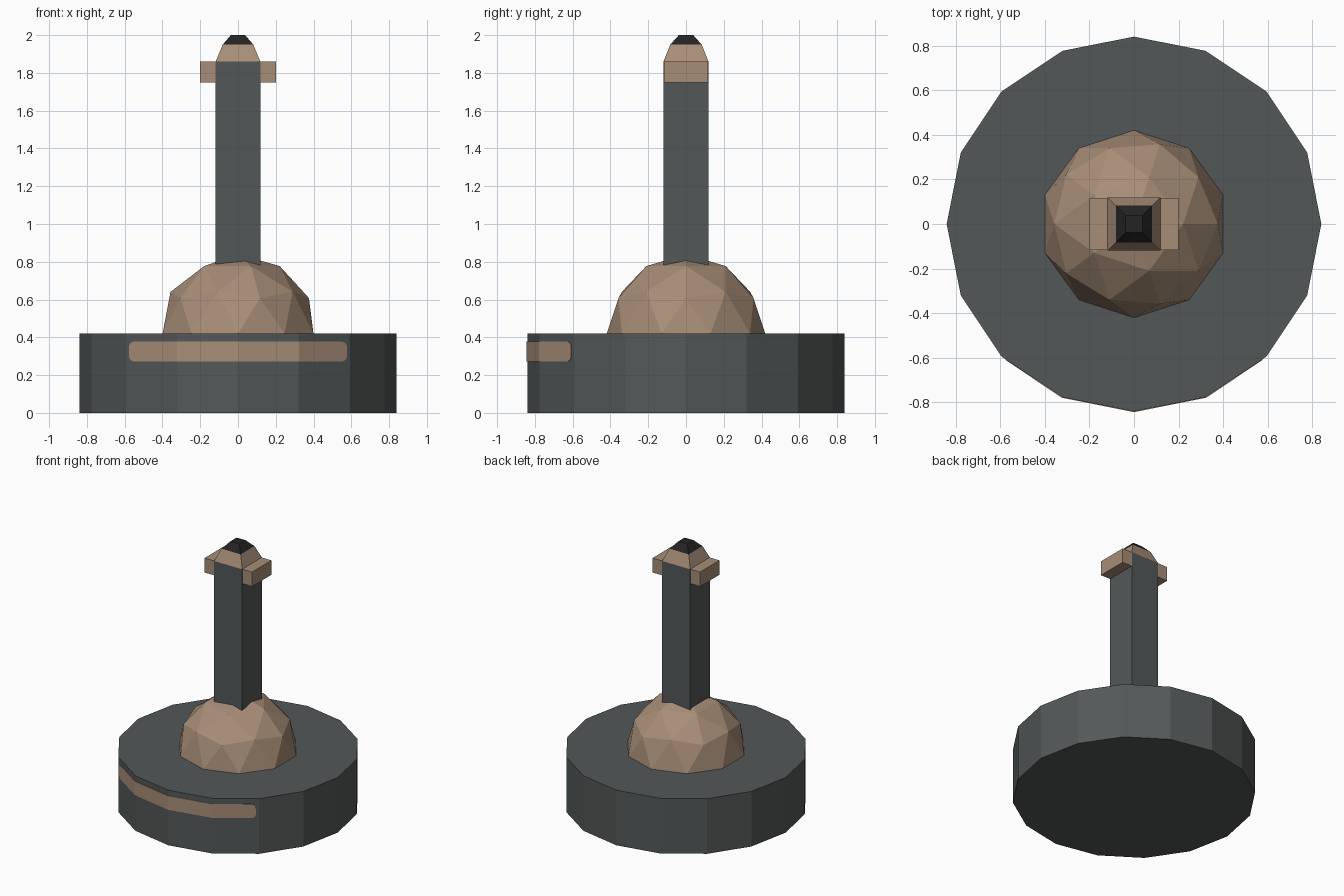
import bpy, bmesh, math
from mathutils import Vector

if "Cube" in bpy.data.objects:
    bpy.data.objects.remove(bpy.data.objects["Cube"])


def material(name, rgb):
    m = bpy.data.materials.new(name)
    m.diffuse_color = (*rgb, 1.0)
    m.use_nodes = True
    m.node_tree.nodes["Principled BSDF"].inputs["Base Color"].default_value = m.diffuse_color
    return m


GREY = material("slate grey", (0.088, 0.097, 0.097))
TAN = material("warm tan", (0.39, 0.27, 0.185))
BLACK = material("black", (0.017, 0.017, 0.017))


def finish(name, bm, mat):
    mesh = bpy.data.meshes.new(name)
    bm.to_mesh(mesh)
    bm.free()
    mesh.materials.append(mat)
    obj = bpy.data.objects.new(name, mesh)
    bpy.context.collection.objects.link(obj)
    return obj


def square_stack(name, levels, mat):
    """Loft rectangles given as (z, half x, half y)."""
    bm = bmesh.new()
    rings = [[bm.verts.new((sx * hx, sy * hy, z))
              for sx, sy in ((-1, -1), (1, -1), (1, 1), (-1, 1))]
             for z, hx, hy in levels]
    for a, b in zip(rings, rings[1:]):
        for i in range(4):
            j = (i + 1) % 4
            bm.faces.new((a[i], a[j], b[j], b[i]))
    bm.faces.new(rings[0][::-1])
    bm.faces.new(rings[-1])
    return finish(name, bm, mat)


# Sixteen-sided base
R, H = 0.84, 0.42
bm = bmesh.new()
bmesh.ops.create_cone(bm, cap_ends=True, segments=16, radius1=R, radius2=R, depth=H)
bmesh.ops.translate(bm, verts=bm.verts, vec=(0, 0, H / 2))
finish("base", bm, GREY)

# Faceted dome: upper half of an icosphere
bm = bmesh.new()
bmesh.ops.create_icosphere(bm, subdivisions=2, radius=0.42)
bmesh.ops.bisect_plane(bm, geom=bm.verts[:] + bm.edges[:] + bm.faces[:],
                       plane_co=(0, 0, -0.02), plane_no=(0, 0, 1), clear_inner=True)
bmesh.ops.translate(bm, verts=bm.verts, vec=(0, 0, H))
finish("dome", bm, TAN)

# Column, crossbar and tapered tip
square_stack("column", [(0.6, 0.118, 0.119), (1.86, 0.118, 0.119)], GREY)
square_stack("crossbar", [(1.75, 0.2, 0.117), (1.86, 0.2, 0.117)], TAN)
square_stack("tip_collar", [(1.86, 0.118, 0.119), (1.95, 0.081, 0.083)], TAN)
square_stack("tip_cap", [(1.95, 0.081, 0.083), (2.0, 0.038, 0.038)], BLACK)

# Thin rounded stripe wrapped around the front of the base
corners = [Vector((R * math.cos(t), R * math.sin(t)))
           for t in (math.radians(-135 + 22.5 * i) for i in range(5))]


def on_base(x):
    for a, b in zip(corners, corners[1:]):
        if a.x <= x <= b.x + 1e-6:
            return a.lerp(b, (x - a.x) / (b.x - a.x)) * 1.004


end, rad, z0, z1 = 0.575, 0.03, 0.272, 0.378
half = [(c.x, 0.0) for c in corners[2:4]]
for deg in (0, 22.5, 45, 67.5, 90):
    t = math.radians(deg)
    half.append((end - rad + rad * math.sin(t), rad * (1 - math.cos(t))))
columns = [(-x, d) for x, d in half[:0:-1]] + half
bm = bmesh.new()
pairs = []
for x, d in columns:
    p = on_base(x)
    pairs.append([bm.verts.new((p.x, p.y, z)) for z in (z0 + d, z1 - d)])
for a, b in zip(pairs, pairs[1:]):
    bm.faces.new((a[0], b[0], b[1], a[1]))
stripe = finish("front_stripe", bm, TAN)
mod = stripe.modifiers.new("thickness", "SOLIDIFY")
mod.thickness = 0.007
mod.offset = -1
